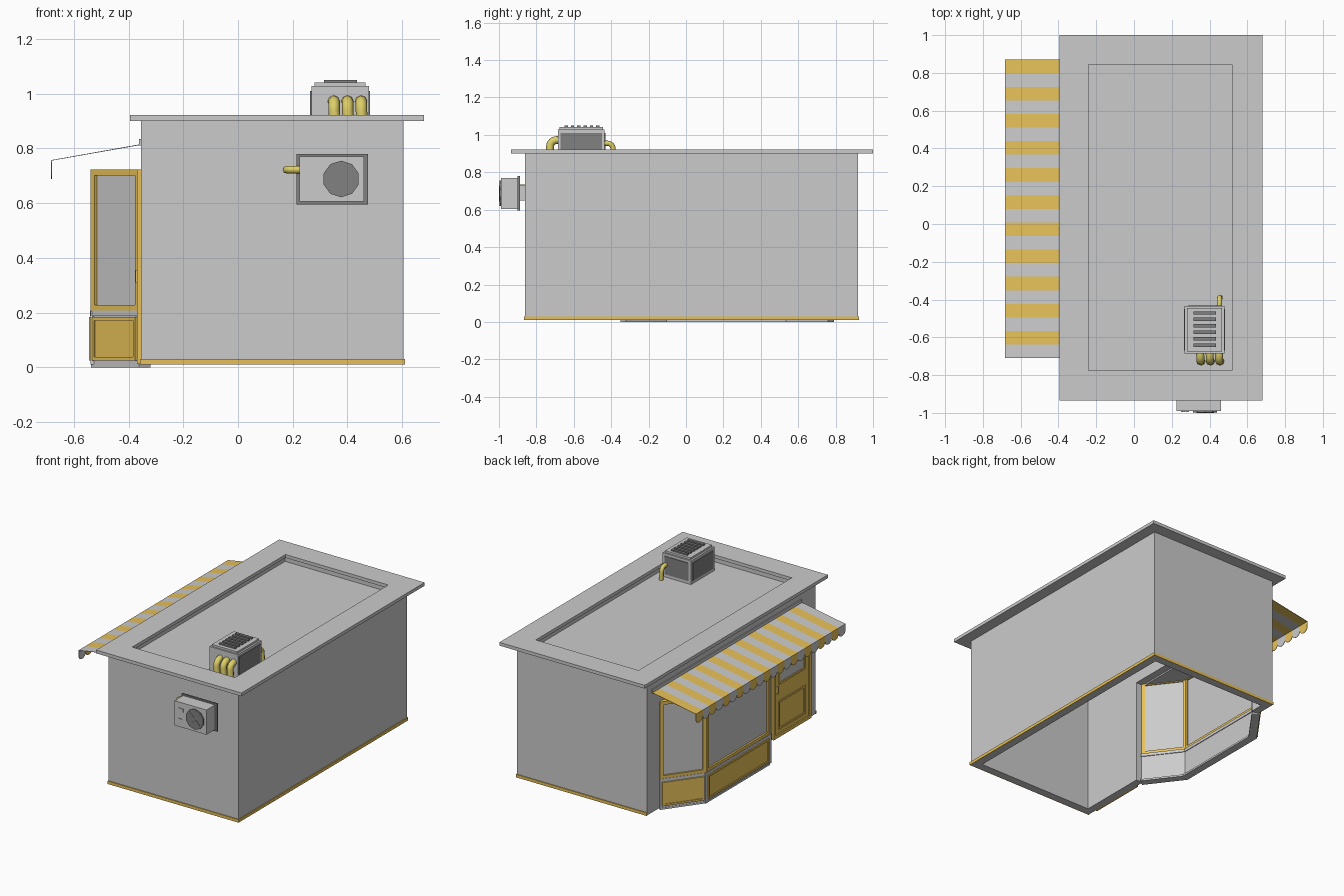
import bpy, bmesh, math
from mathutils import Vector, Matrix

if "Cube" in bpy.data.objects:
    bpy.data.objects.remove(bpy.data.objects["Cube"])


def mat(name, c):
    m = bpy.data.materials.new(name)
    m.diffuse_color = (*c, 1)
    m.use_nodes = True
    m.node_tree.nodes["Principled BSDF"].inputs["Base Color"].default_value = m.diffuse_color
    return m


YEL = mat("yellow_paint", (0.80, 0.53, 0.10))
PIPE = mat("pipe_yellow", (0.72, 0.62, 0.14))
DARK = mat("dark_metal", (0.22, 0.22, 0.22))
GLASS = mat("glass_grey", (0.55, 0.55, 0.56))


def finish(name, bm, *mats):
    bmesh.ops.recalc_face_normals(bm, faces=bm.faces)
    me = bpy.data.meshes.new(name)
    bm.to_mesh(me)
    bm.free()
    for m in mats:
        if m:
            me.materials.append(m)
    ob = bpy.data.objects.new(name, me)
    bpy.context.collection.objects.link(ob)
    return ob


def add_box(bm, lo, hi, mx=Matrix()):
    lo, hi = Vector(lo), Vector(hi)
    t = Matrix.Translation((lo + hi) / 2) @ Matrix.Diagonal((*(hi - lo), 1))
    bmesh.ops.create_cube(bm, size=1, matrix=mx @ t)


def boxes(name, m, *pairs, mx=Matrix()):
    bm = bmesh.new()
    for lo, hi in pairs:
        add_box(bm, lo, hi, mx)
    return finish(name, bm, m)


def ring(name, m, outer, inner, z0, z1):
    """Rectangular ring with mitred corners; rects are x0, x1, y0, y1."""
    bm = bmesh.new()

    def loop(r, z):
        return [bm.verts.new((x, y, z)) for x, y in
                ((r[0], r[2]), (r[1], r[2]), (r[1], r[3]), (r[0], r[3]))]
    ls = [loop(outer, z0), loop(outer, z1), loop(inner, z1), loop(inner, z0)]
    for k in range(4):
        a, b = ls[k], ls[(k + 1) % 4]
        for i in range(4):
            j = (i + 1) % 4
            bm.faces.new((a[i], a[j], b[j], b[i]))
    return finish(name, bm, m)


def prism(name, m, pts, z0, z1):
    bm = bmesh.new()
    f = bm.faces.new([bm.verts.new((x, y, z0)) for x, y in pts])
    r = bmesh.ops.extrude_face_region(bm, geom=[f])
    vs = [v for v in r["geom"] if isinstance(v, bmesh.types.BMVert)]
    bmesh.ops.translate(bm, vec=(0, 0, z1 - z0), verts=vs)
    return finish(name, bm, m)


def frame_bars(a, b, z0, z1, w, d0, d1):
    """Four bars in a wall frame: u along the wall, v outward, z up."""
    return (((a, d0, z0), (a + w, d1, z1)), ((b - w, d0, z0), (b, d1, z1)),
            ((a + w, d0, z0), (b - w, d1, z0 + w)), ((a + w, d0, z1 - w), (b - w, d1, z1)))


def pipe(name, pts, r):
    cu = bpy.data.curves.new(name, "CURVE")
    cu.dimensions = "3D"
    cu.bevel_depth, cu.bevel_resolution, cu.use_fill_caps = r, 2, True
    sp = cu.splines.new("POLY")
    sp.points.add(len(pts) - 1)
    for p, q in zip(sp.points, pts):
        p.co = (*q, 1)
    ob = bpy.data.objects.new(name, cu)
    bpy.context.collection.objects.link(ob)
    cu.materials.append(PIPE)
    bpy.ops.object.select_all(action="DESELECT")
    ob.select_set(True)
    bpy.context.view_layer.objects.active = ob
    bpy.ops.object.convert(target="MESH")
    bpy.ops.object.shade_smooth_by_angle(angle=math.radians(50))


def bend(c, r, u, v, n=6):
    """Quarter arc round c from direction u to direction v."""
    c, u, v = Vector(c), Vector(u), Vector(v)
    return [c + r * (math.cos(t) * u + math.sin(t) * v)
            for t in (math.pi / 2 * i / n for i in range(n + 1))]


# Walls: open below, with the shop side opened for the bay window
X0, X1, Y0, Y1, T = -0.355, 0.605, -0.86, 0.92, 0.05
boxes("walls", None,
      ((X0, Y0, 0.01), (X1, Y0 + T, 0.9)), ((X0, Y1 - T, 0.01), (X1, Y1, 0.9)),
      ((X1 - T, Y0 + T, 0.01), (X1, Y1 - T, 0.9)))
boxes("shop_wall", None,
      ((X0, Y0 + T, 0.01), (X0 + T, -0.34, 0.9)), ((X0, 0.78, 0.01), (X0 + T, Y1 - T, 0.9)),
      ((X0, -0.34, 0.71), (X0 + T, 0.78, 0.9)))
boxes("base_trim", YEL,
      ((X0 - .003, Y0 - .006, 0.01), (X1 + .006, Y0, 0.03)),
      ((X0 - .003, Y1, 0.01), (X1 + .006, Y1 + .006, 0.03)),
      ((X1, Y0, 0.01), (X1 + .006, Y1, 0.03)))

# Roof with sunken deck
REC = (-0.24, 0.52, -0.775, 0.845)
ring("roof_rim", None, (-0.395, 0.68, -0.935, 1.0), REC, 0.9, 0.922)
ring("roof_recess_wall", None, (X0 + .01, X1 - .01, Y0 + .01, Y1 - .01),
     (-0.25, 0.53, -0.785, 0.855), 0.86, 0.9)
boxes("roof_deck", None, ((X0 + T, Y0 + T, 0.85), (X1 - T, Y1 - T, 0.87)))

# Bay window: three sides, each a panelled base, sill and framed glass
BAY = [Vector(p) for p in ((-0.36, 0.79), (-0.535, 0.55), (-0.535, -0.12), (-0.36, -0.35))]
for i, side in enumerate(("left", "front", "right")):
    p, q = BAY[i], BAY[i + 1]
    t = (q - p).normalized()
    L = (q - p).length
    mx = Matrix(((t.x, t.y, 0, p.x), (t.y, -t.x, 0, p.y), (0, 0, 1, 0), (0, 0, 0, 1)))
    boxes(f"bay_{side}_foot", None, ((0, -.05, 0), (L, 0.002, 0.012)), mx=mx)
    boxes(f"bay_{side}_base", None, ((0, -.025, .01), (L, 0, .19)), mx=mx)
    boxes(f"bay_{side}_base_frame", YEL, *frame_bars(.015, L - .015, .025, .183, .012, 0, .009), mx=mx)
    boxes(f"bay_{side}_base_panel", YEL, ((.027, 0, .037), (L - .027, .004, .171)), mx=mx)
    boxes(f"bay_{side}_sill", None, ((0, -.03, .187), (L, .006, .207)), mx=mx)
    boxes(f"bay_{side}_window_frame", YEL, *frame_bars(0, L, .205, .722, .022, -.022, .004), mx=mx)
    boxes(f"bay_{side}_glass", GLASS, ((.02, -.014, .22), (L - .02, -.008, .705)), mx=mx)
for n, p in (("left", BAY[1]), ("right", BAY[2])):
    boxes(f"bay_{n}_post", None, ((p.x - .004, p.y - .012, .01), (p.x + .02, p.y + .012, .205)))
prism("bay_cap", None, [p[:] for p in BAY], 0.705, 0.72)

# Shop door
mx = Matrix(((0, -1, 0, X0), (-1, 0, 0, -0.40), (0, 0, 1, 0), (0, 0, 0, 1)))
boxes("door_frame", YEL, *frame_bars(0, .40, .012, .722, .022, 0, .015), mx=mx)
boxes("door_leaf", YEL, ((.022, 0, .03), (.378, .006, .70)), mx=mx)
boxes("door_lower_panel", YEL, *frame_bars(.06, .34, .06, .25, .012, .006, .011), mx=mx)
boxes("door_window_frame", YEL, *frame_bars(.06, .34, .36, .66, .014, .006, .012), mx=mx)
boxes("door_glass", GLASS, ((.074, .006, .374), (.326, .009, .646)), mx=mx)
boxes("door_handle", YEL, ((.035, .006, .31), (.047, .02, .355)), mx=mx)

# Striped awning with scalloped valance
bm = bmesh.new()
N, W = 22, 1.58 / 22
for i in range(N):
    a = 0.87 - i * W
    b = a - W
    slope = [(-0.357, a, .815), (-0.357, b, .815), (-0.683, b, .757), (-0.683, a, .757)]
    arc = [(-0.683, (a + b) / 2 + W / 2 * math.cos(s), .718 - .03 * math.sin(s))
           for s in (math.pi * k / 8 for k in range(9))]
    for pts in (slope, [slope[3]] + arc + [slope[2]]):
        f = bm.faces.new([bm.verts.new(c) for c in pts])
        f.material_index = i % 2
bmesh.ops.remove_doubles(bm, verts=bm.verts, dist=1e-5)
GREY = mat("awning_grey", (0.8, 0.8, 0.8))
aw = finish("awning", bm, YEL, GREY)
aw.modifiers.new("thickness", "SOLIDIFY").thickness = 0.003
boxes("awning_rail", None, ((-.362, -.71, .81), (-.355, .87, .835)))

# Rooftop cooling unit
boxes("roof_unit_body", None, ((.268, -.685, .87), (.478, -.435, 1.028)))
boxes("roof_unit_panels", DARK, ((.264, -.67, .89), (.482, -.45, 1.01)),
      ((.285, -.45, .89), (.461, -.431, 1.01)))
boxes("roof_unit_lid", None, ((.28, -.675, 1.028), (.466, -.445, 1.041)))
boxes("roof_unit_slats", DARK, *[((.315, y, 1.04), (.435, y + .018, 1.05))
                                 for y in (-.65 + .034 * k for k in range(6))])
for k, x in enumerate((.345, .395, .445)):
    pipe(f"roof_pipe_{k + 1}", [(x, -.67, .972)] +
         bend((x + .006, -.692, .937), .035, (0, 0, 1), (0, -1, 0)) + [(x + .012, -.727, .865)], .021)
pipe("roof_pipe_back", [(.45, -.45, .955)] +
     bend((.453, -.42, .925), .03, (0, 0, 1), (0, 1, 0)) + [(.456, -.39, .865)], .014)

# Wall cooling unit
boxes("wall_unit_plate", DARK, ((.213, -.9, .595), (.475, -.888, .78)))
boxes("wall_unit_body", None, ((.225, -.99, .605), (.46, -.9, .77)))
boxes("wall_unit_bracket", None, ((.28, -.89, .65), (.41, -.855, .73)))
boxes("wall_unit_labels", None, ((.255, -.994, .71), (.29, -.99, .732)),
      ((.248, -.994, .64), (.28, -.99, .662)))
bm = bmesh.new()
bmesh.ops.create_cone(bm, cap_ends=True, segments=10, radius1=.067, radius2=.067, depth=.012,
                      matrix=Matrix.Translation((.377, -.992, .688)) @ Matrix.Rotation(math.pi / 2, 4, "X"))
finish("wall_unit_fan", bm, DARK)
for k in (1, -1):
    boxes(f"fan_blade_{k}", DARK, ((-.058, -.0015, -.006), (.058, .0015, .006)),
          mx=Matrix.Translation((.377, -.9985, .688)) @ Matrix.Rotation(k * math.pi / 4, 4, "Y"))
pipe("wall_unit_pipe", [(.23, -.908, .722)] +
     bend((.205, -.88, .722), .028, (0, -1, 0), (-1, 0, 0)) + [(.177, -.85, .722)], .014)
